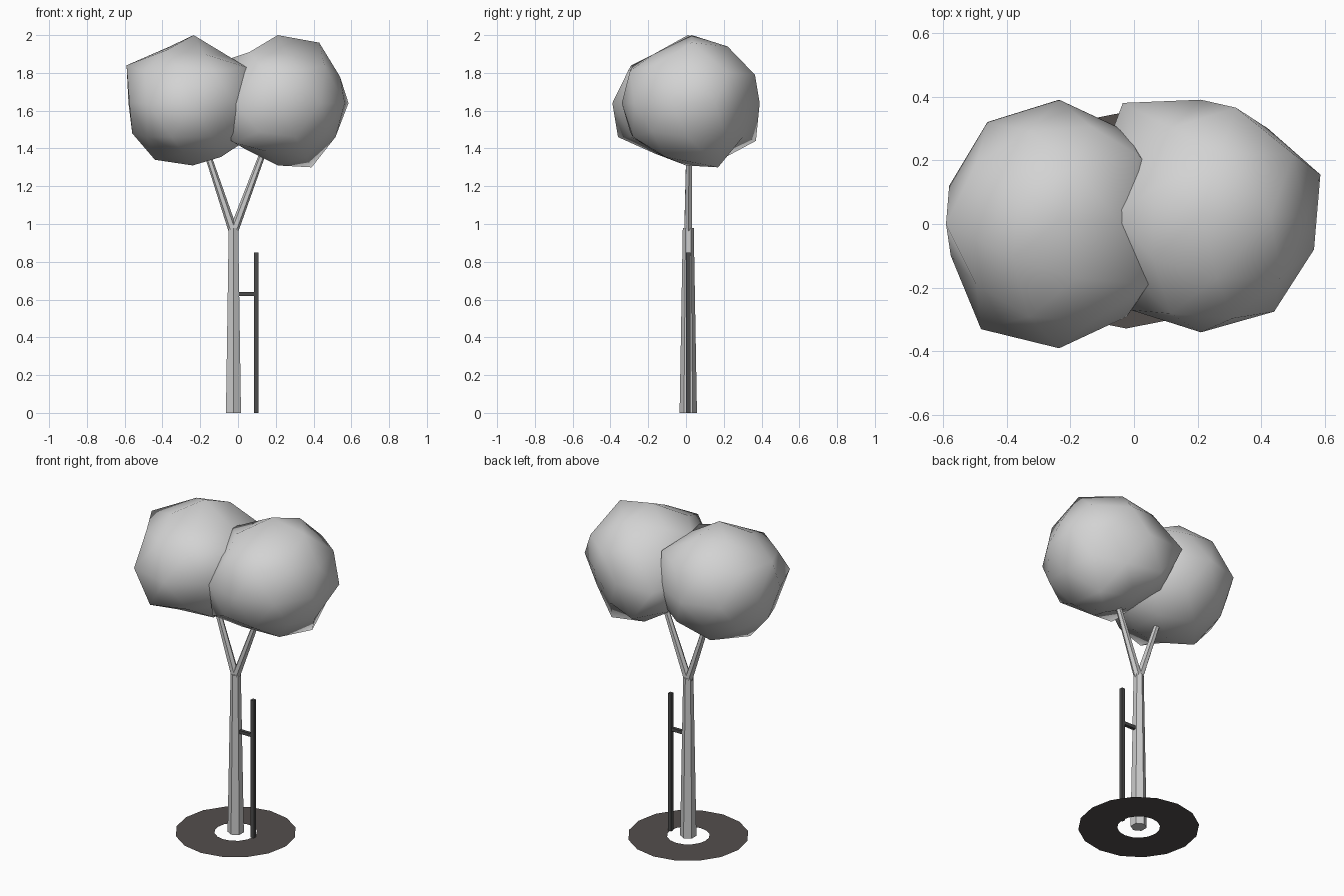
import bpy
import bmesh
from mathutils import Vector, Matrix

cube = bpy.data.objects.get("Cube")
if cube:
    bpy.data.objects.remove(cube, do_unlink=True)


def make_material(name, colour):
    mat = bpy.data.materials.new(name)
    mat.use_nodes = True
    rgba = (*colour, 1.0)
    mat.diffuse_color = rgba
    for node in mat.node_tree.nodes:
        if node.type == "BSDF_PRINCIPLED":
            node.inputs["Base Color"].default_value = rgba
            node.inputs["Roughness"].default_value = 0.9
    return mat


leaf_grey = make_material("leaf grey", (0.65, 0.65, 0.65))
bark_grey = make_material("bark grey", (0.6, 0.6, 0.6))
stake_black = make_material("stake dark grey", (0.07, 0.07, 0.07))
soil_brown = make_material("soil brown", (0.088, 0.077, 0.073))


def add_object(name, bm, material, smooth=False):
    mesh = bpy.data.meshes.new(name)
    for face in bm.faces:
        face.smooth = smooth
    bm.to_mesh(mesh)
    bm.free()
    mesh.materials.append(material)
    obj = bpy.data.objects.new(name, mesh)
    bpy.context.collection.objects.link(obj)
    return obj


def tapered_rod(name, start, end, r_start, r_end, material, sides=6):
    """Faceted rod running from start to end."""
    start, end = Vector(start), Vector(end)
    axis = end - start
    turn = Matrix.Identity(4)
    if axis.xy.length > 0:
        turn = axis.to_track_quat("Z", "Y").to_matrix().to_4x4()
    bm = bmesh.new()
    bmesh.ops.create_cone(
        bm, cap_ends=True, segments=sides, radius1=r_start, radius2=r_end,
        depth=axis.length,
        matrix=Matrix.Translation((start + end) / 2) @ turn)
    return add_object(name, bm, material)


def box(name, centre, size, material):
    bm = bmesh.new()
    bmesh.ops.create_cube(
        bm, size=1,
        matrix=Matrix.Translation(centre) @ Matrix.Diagonal((*size, 1)))
    return add_object(name, bm, material)


def crown(name, centre, radius, knots):
    """Coarse ball of leaves, with its nearest corner pulled to each knot."""
    centre = Vector(centre)
    bm = bmesh.new()
    bmesh.ops.create_icosphere(bm, subdivisions=2, radius=radius,
                               matrix=Matrix.Translation(centre))
    free = list(bm.verts)
    for knot in map(Vector, knots):
        way = (knot - centre).normalized()
        vert = max(free, key=lambda v: (v.co - centre).normalized().dot(way))
        vert.co = knot
        free.remove(vert)
    bmesh.ops.recalc_face_normals(bm, faces=bm.faces)
    return add_object(name, bm, leaf_grey, smooth=True)


# Leaf crowns: poles, equator, upper half, lower half
MID = 1.64
crown("right_crown", (-.235, 0, 1.65), .36, [
    (-.235, .01, 2), (-.24, 0, 1.31),
    (-.235, -.39, MID), (-.235, .39, MID),
    (-.46, .32, MID), (-.58, .12, MID), (-.575, -.1, MID), (-.48, -.33, MID),
    (-.59, 0, 1.84), (.045, -.19, 1.83), (.015, .215, 1.83), (.02, 0, 1.8),
    (-.36, .11, 1.94), (-.18, .18, 1.935), (-.045, 0, 1.885),
    (-.18, -.17, 1.9), (-.38, -.11, 1.92),
    (-.56, 0, 1.48), (-.44, 0, 1.34), (-.35, -.36, 1.46),
    (-.29, -.17, 1.375), (-.09, -.11, 1.355), (-.09, .11, 1.355)])
crown("left_crown", (.21, .01, 1.65), .36, [
    (.21, .03, 2), (.21, 0, 1.31),
    (.21, .39, MID), (.42, .3, MID), (.585, .155, MID), (.565, -.08, MID),
    (.44, -.275, MID), (.21, -.34, MID), (-.01, -.27, MID), (-.035, .38, MID),
    (.43, .03, 1.96), (.54, .02, 1.78), (.5, .22, 1.8), (.32, .365, 1.79),
    (.27, .22, 1.94), (.06, .11, 1.91), (.26, -.17, 1.9), (.06, -.11, 1.91),
    (-.06, .03, 1.87), (0, .18, 1.8), (0, -.17, 1.79),
    (.39, .17, 1.3), (.11, .37, 1.44), (-.02, -.22, 1.43),
    (.05, 0, 1.39), (.15, -.17, 1.385), (.36, -.11, 1.355)])

# Trunk and its fork
TX, TY = -.024, .012
tapered_rod("trunk", (TX, TY, 0), (TX, TY, .98), .046, .029, bark_grey)
tapered_rod("right_branch", (TX - .004, TY, .97), (-.178, TY + .004, 1.42),
            .024, .016, bark_grey)
tapered_rod("left_branch", (TX + .004, TY, .97), (.148, TY + .004, 1.42),
            .024, .016, bark_grey)

# Square support stake with its tie bar
SX, THICK, HEIGHT = .096, .023, .85
box("stake", (SX, TY, HEIGHT / 2), (THICK, THICK, HEIGHT), stake_black)
box("stake_tie", ((TX + SX) / 2, TY, .63), (SX - TX, .02, .02), stake_black)

# Flat soil ring around the trunk
bm = bmesh.new()
for radius in (.34, .12):
    bmesh.ops.create_circle(bm, segments=16, radius=radius,
                            matrix=Matrix.Translation((TX, TY, 0)))
bmesh.ops.bridge_loops(bm, edges=bm.edges)
for face in bm.faces:
    face.normal_update()
    if face.normal.z < 0:
        face.normal_flip()
add_object("soil_ring", bm, soil_brown)
